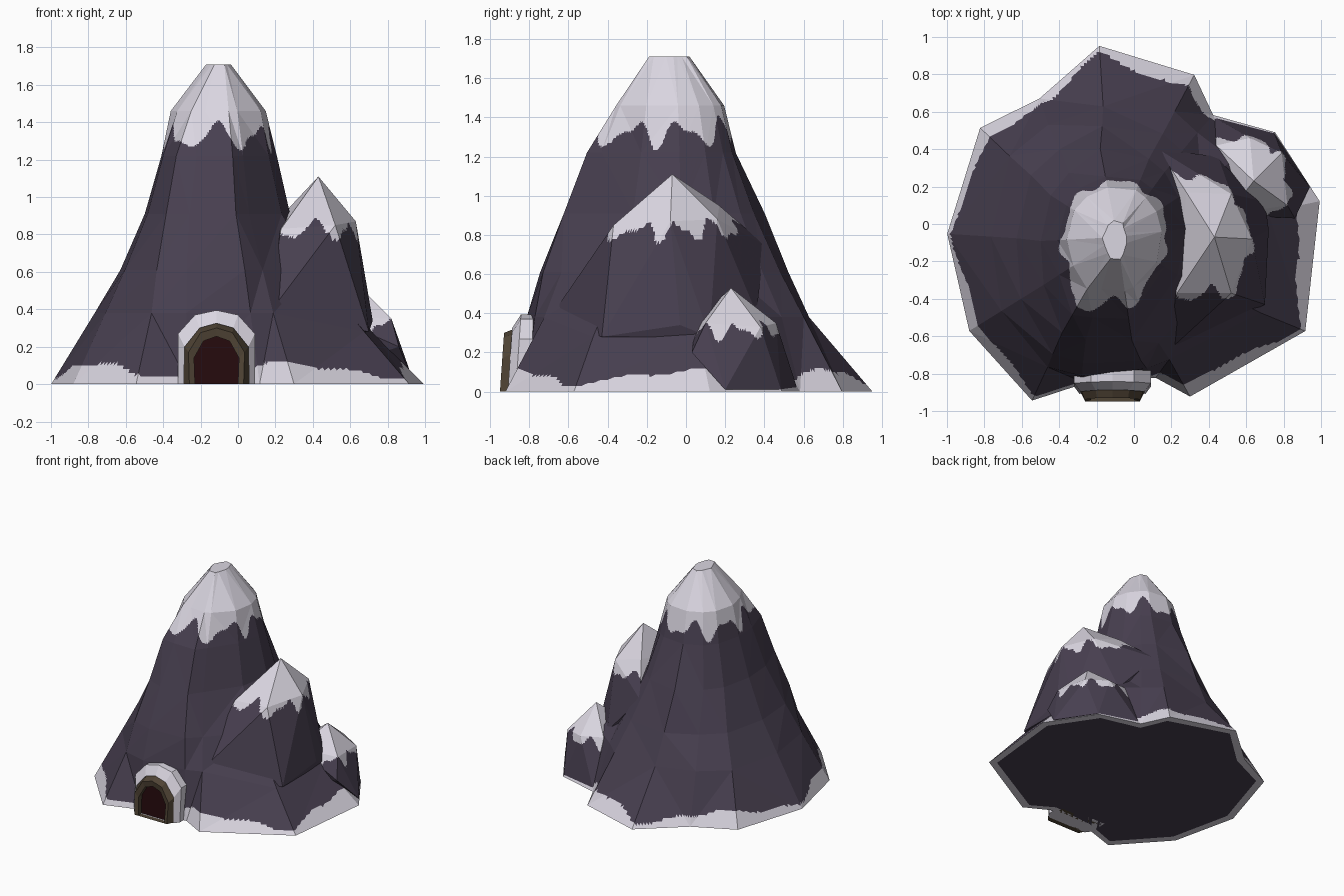
import bpy, bmesh, math
from math import sin, cos, radians, atan2

if "Cube" in bpy.data.objects:
    bpy.data.objects.remove(bpy.data.objects["Cube"])


def material(name, rgb):
    m = bpy.data.materials.new(name)
    m.diffuse_color = (*rgb, 1)
    m.use_nodes = True
    m.node_tree.nodes["Principled BSDF"].inputs["Base Color"].default_value = m.diffuse_color
    return m


ROCK = material("dark rock", (0.064, 0.050, 0.080))
SNOW = material("snow", (0.70, 0.67, 0.75))
FRAME = material("cave stone", (0.080, 0.058, 0.036))
HOLE = material("cave dark", (0.018, 0.003, 0.004))


def finish(bm, name, mats):
    mesh = bpy.data.meshes.new(name)
    bm.to_mesh(mesh)
    bm.free()
    for m in mats:
        mesh.materials.append(m)
    ob = bpy.data.objects.new(name, mesh)
    bpy.context.collection.objects.link(ob)
    return ob


def wave(a, amp):
    return amp * (0.7 * sin(7 * a + 0.5) + 0.4 * sin(12 * a + 2))


def paint_snow(bm, cx, cy, line, amp, cuts, foot_snow=False):
    """Split the flat facets finely, then whiten above the cap line and along the foot."""
    bmesh.ops.recalc_face_normals(bm, faces=bm.faces)
    bmesh.ops.triangulate(bm, faces=[f for f in bm.faces if len(f.verts) <= 4])
    bmesh.ops.subdivide_edges(bm, edges=bm.edges[:], cuts=cuts, use_grid_fill=True)
    for f in bm.faces:
        c = f.calc_center_median()
        cap = c.z > line + wave(atan2(c.y - cy, c.x - cx), amp)
        a = atan2(c.y, c.x)
        foot = foot_snow and c.z < 0.075 + 0.035 * sin(5 * a + 1.48) + 0.015 * sin(13 * a)
        f.material_index = int((cap or foot) and len(f.verts) <= 4)


# Main mountain: rings of radii around a centre that drifts with height
ANGLES = [7, 33, 54, 68, 101, 127, 148, 183, 213, 240, 253, 278, 288, 328]
RINGS = [
    (0.00, [1.0, .90, .72, .86, .97, .84, .97, 1.0, 1.05, 1.09, .89, .83, .97, 1.08]),
    (0.38, [.76, .68, .64, .68, .67, .70, .74, .73, .80, .85, .82, .75, .73, .84]),
    (0.61, [.50, .50, .54, .57, .58, .56, .58, .57, .65, .75, .73, .69, .62, .55]),
    (0.91, [.37, .39, .43, .45, .48, .43, .42, .41, .47, .59, .58, .56, .48, .38]),
    (1.22, [.30, .31, .32, .33, .33, .33, .32, .32, .37, .48, .45, .44, .38, .30]),
    (1.46, [.24, .25, .26, .27, .27, .27, .27, .27, .28, .32, .29, .29, .28, .25]),
    (1.71, [.05, .05, .06, .08, .09, .08, .07, .08, .08, .10, .12, .12, .10, .06]),
]
bm = bmesh.new()
loops = []
for k, (z, radii) in enumerate([(0, [r - 0.06 for r in RINGS[0][1]])] + RINGS):
    t = min(1, z / 0.92)
    loops.append([bm.verts.new((-0.09 * t + r * cos(radians(a)),
                                -0.07 * t + r * sin(radians(a)),
                                z - (0.1 if k == 2 and a in (7, 328) else 0)))
                  for a, r in zip(ANGLES, radii)])
n = len(ANGLES)
for lo, hi in zip(loops, loops[1:]):
    for i in range(n):
        j = (i + 1) % n
        bm.faces.new((lo[i], lo[j], hi[j], hi[i]))
bm.faces.new(loops[0][::-1])
top = bm.verts.new((-0.09, -0.07, 1.71))
for i in range(n):
    bm.faces.new((loops[-1][i], loops[-1][(i + 1) % n], top))
paint_snow(bm, -0.09, -0.07, 1.32, 0.08, 18, True)
finish(bm, "main_mountain", [ROCK, SNOW])


# Side peaks: faceted hulls leaning into the mountain
def side_peak(name, points, line, amp):
    bm = bmesh.new()
    for p in points:
        bm.verts.new(p)
    bmesh.ops.convex_hull(bm, input=bm.verts[:])
    loose = [v for v in bm.verts if not v.link_faces]
    bmesh.ops.delete(bm, geom=loose, context='VERTS')
    paint_snow(bm, points[0][0], points[0][1], line, amp, 23)
    finish(bm, name, [ROCK, SNOW])


side_peak("upper_side_peak", [
    (.43, -.07, 1.11), (.23, -.37, .83), (.52, -.37, .85), (.63, -.08, .87),
    (.52, .16, .88), (.28, .17, .95), (.70, -.43, .28), (.72, -.03, .34),
    (.70, .12, .28), (.13, .40, .75), (.16, -.70, .37), (.05, -.30, .25),
    (.45, .36, .40), (.05, .25, .25)], 0.82, 0.06)
side_peak("lower_side_peak", [
    (.64, .23, .53), (.82, .10, .35), (.79, .38, .33), (.62, .46, .35),
    (.44, .42, .37), (.50, .05, .36), (.86, .03, .20), (.94, .20, .01),
    (.75, .485, .01), (.43, .57, .01), (.30, .20, .01)], 0.31, 0.05)


# Cave: lofted arches, (half profile, y)
def arch(bm, half, y):
    pts = [(-x, z) for x, z in half] + [(x, z) for x, z in half[-2::-1]]
    return [bm.verts.new((x - 0.115, y + 0.07 * z, z)) for x, z in pts]


def loft_arches(name, sections, mats, end_index):
    bm = bmesh.new()
    rows = [arch(bm, h, y) for h, y in sections]
    for a, b in zip(rows, rows[1:]):
        for i in range(len(a)):
            j = (i + 1) % len(a)
            bm.faces.new((a[i], a[j], b[j], b[i]))
    bm.faces.new(rows[-1]).material_index = end_index
    bmesh.ops.recalc_face_normals(bm, faces=bm.faces)
    finish(bm, name, mats)


OUTER = [(.175, 0), (.170, .20), (.090, .30), (0, .325)]
FRONT = [(.145, 0), (.150, .17), (.085, .275), (0, .30)]
INNER = [(.115, 0), (.120, .14), (.070, .23), (0, .255)]
HOOD = [(.205, 0), (.205, .27), (.115, .37), (0, .395)]
loft_arches("cave_mouth", [(OUTER, -.75), (OUTER, -.89), (FRONT, -.95),
                           (INNER, -.94), (INNER, -.90)], [FRAME, HOLE], 1)
loft_arches("cave_snow_hood", [(HOOD, -.72), (HOOD, -.87), (OUTER, -.91),
                               (OUTER, -.80)], [SNOW], 0)
